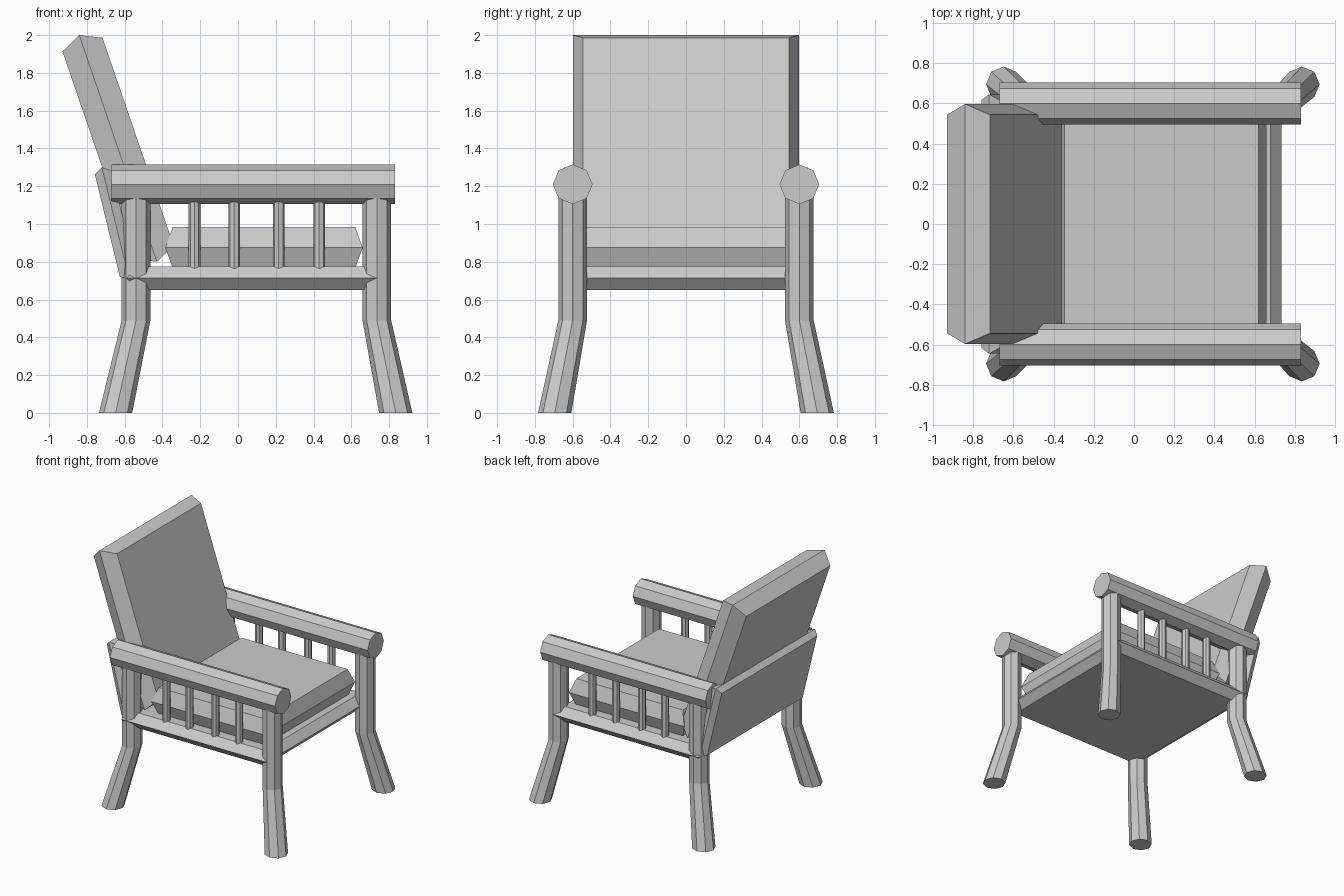
import bpy, bmesh, math
from mathutils import Matrix, Vector

if "Cube" in bpy.data.objects:
    bpy.data.objects.remove(bpy.data.objects["Cube"])


def finish(bm, name):
    bmesh.ops.recalc_face_normals(bm, faces=bm.faces)
    me = bpy.data.meshes.new(name)
    bm.to_mesh(me)
    bm.free()
    ob = bpy.data.objects.new(name, me)
    bpy.context.collection.objects.link(ob)
    return ob


def mirror_y(ob):
    m = ob.modifiers.new("mirror", 'MIRROR')
    m.use_axis = (False, True, False)
    m.use_mirror_merge = False
    return ob


def loft(bm, rings):
    loops = [[bm.verts.new(p) for p in ring] for ring in rings]
    n = len(loops[0])
    for a, b in zip(loops, loops[1:]):
        for i in range(n):
            j = (i + 1) % n
            bm.faces.new((a[i], a[j], b[j], b[i]))
    bm.faces.new(loops[0][::-1])
    bm.faces.new(loops[-1])


def octagon(cx, cy, z, r):
    return [(cx + r * math.cos(k * math.pi / 4), cy + r * math.sin(k * math.pi / 4), z)
            for k in range(8)]


def padded_slab(name, centre, half, inset, tilt=0):
    """Slab whose widest outline runs around the middle of its thickness."""
    hx, hy, hz = half
    rings = []
    for z, d in ((-hz, inset), (0, 0), (hz, inset)):
        x, y = hx - d, hy - d
        rings.append([(-x, -y, z), (x, -y, z), (x, y, z), (-x, y, z)])
    bm = bmesh.new()
    loft(bm, rings)
    bm.transform(Matrix.Translation(Vector(centre)) @ Matrix.Rotation(tilt, 4, 'Y'))
    return finish(bm, name)


# legs: upright posts that splay outward below the seat
for name, x, dx in (("front_leg", 0.735, 0.10), ("back_leg", -0.54, -0.108)):
    bm = bmesh.new()
    loft(bm, [octagon(x + dx, 0.695, 0, 0.088),
              octagon(x, 0.6, 0.49, 0.076),
              octagon(x, 0.6, 1.2, 0.076)])
    mirror_y(finish(bm, name + "s"))

# armrests
bm = bmesh.new()
loft(bm, [octagon(0, 0, z, 0.105) for z in (-0.75, 0.75)])
bm.transform(Matrix.Translation((0.08, 0.6, 1.21)) @ Matrix.Rotation(math.pi / 2, 4, 'Y'))
mirror_y(finish(bm, "armrests"))

# balusters under the armrests
bm = bmesh.new()
for x in (-0.23, -0.02, 0.215, 0.43):
    loft(bm, [octagon(x, 0.6, z, 0.031) for z in (0.72, 1.17)])
mirror_y(finish(bm, "balusters"))

# seat frame and cushion
padded_slab("seat_frame", (0.0725, 0, 0.713), (0.6625, 0.675, 0.0625), 0.055)
padded_slab("seat_cushion", (0.1375, 0, 0.875), (0.5225, 0.575, 0.11), 0.04)

# tilted back panel and back cushion (local x runs down the back)
padded_slab("back_panel", (-0.648, 0, 1.0025), (0.306, 0.645, 0.045), 0.027,
            math.radians(90 - 13.7))
padded_slab("back_cushion", (-0.635, 0, 1.40), (0.634, 0.597, 0.112), 0.053,
            math.radians(90 - 18.9))
